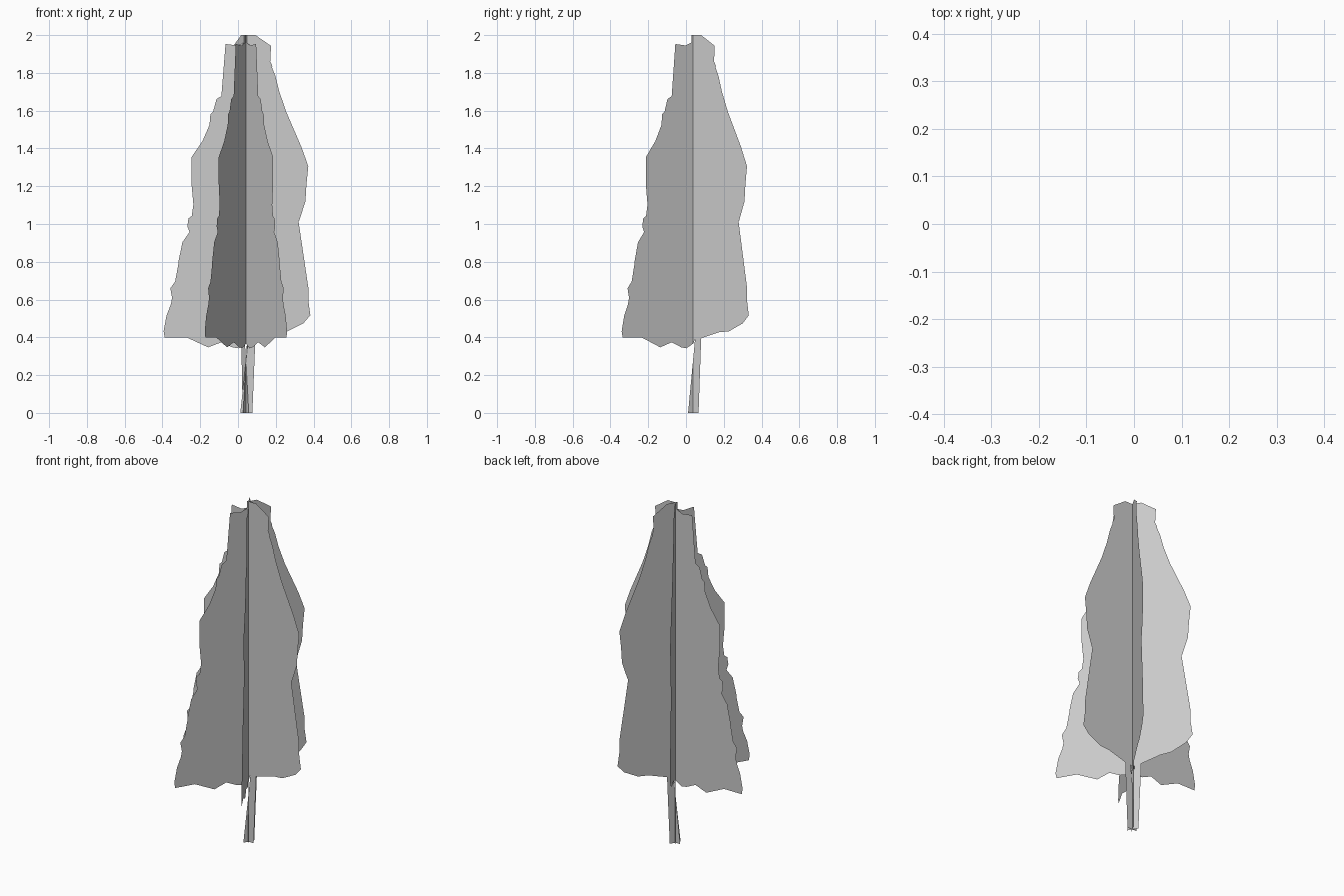
import bpy, bmesh, math
from mathutils import Matrix

AXIS = (0.042, 0.037, 0.0)

# foliage outline (distance from axis, height): right edge going down, ragged left edge going up
right_edge = [(.05, 2.0), (.093, 1.95), (.133, 1.943), (.108, 1.905), (.14, 1.836), (.13, 1.81),
              (.156, 1.783), (.177, 1.70), (.214, 1.592), (.204, 1.53), (.294, 1.407), (.33, 1.306),
              (.32, 1.206), (.315, 1.12), (.283, 1.02), (.25, .994), (.198, .977), (.278, .904),
              (.294, .787), (.33, .665), (.33, .549), (.341, .517), (.304, .474), (.22, .432),
              (.16, .427), (.05, .395)]
left_edge = [(.013, .395), (.003, .368), (-.04, .342), (-.071, .347), (-.1, .37), (-.13, .374),
             (-.2, .347), (-.315, .4), (-.43, .4), (-.436, .432), (-.42, .517), (-.389, .596),
             (-.4, .66), (-.362, .713), (-.357, .803), (-.336, .904), (-.299, .957), (-.31, .988),
             (-.304, 1.03), (-.273, 1.052), (-.278, 1.1), (-.288, 1.211), (-.288, 1.354),
             (-.23, 1.439), (-.193, 1.524), (-.188, 1.582), (-.16, 1.608), (-.156, 1.661),
             (-.13, 1.677), (-.098, 1.757), (-.093, 1.847), (-.04, 1.895), (-.093, 1.916),
             (-.108, 1.953), (-.045, 1.945), (-.01, 1.96), (-.009, 2.0)]
trunk = [(.05, .395), (.034, 0), (-.03, 0), (.003, .135), (.013, .395)]


def card(name, outline, angle):
    """Flat vertical cut-out turned about the tree's axis."""
    bm = bmesh.new()
    bm.faces.new([bm.verts.new((u, 0, z)) for u, z in outline])
    bmesh.ops.triangulate(bm, faces=bm.faces[:], ngon_method='EAR_CLIP')
    bm.transform(Matrix.Translation(AXIS) @ Matrix.Rotation(math.radians(angle), 4, 'Z'))
    mesh = bpy.data.meshes.new(name)
    bm.to_mesh(mesh)
    bm.free()
    bpy.context.collection.objects.link(bpy.data.objects.new(name, mesh))


# three crossed cards, 60 degrees apart
for i, angle in enumerate((0, 60, 120)):
    card(f"foliage_card_{i + 1}", right_edge + left_edge, angle)
    card(f"trunk_card_{i + 1}", trunk, angle)
